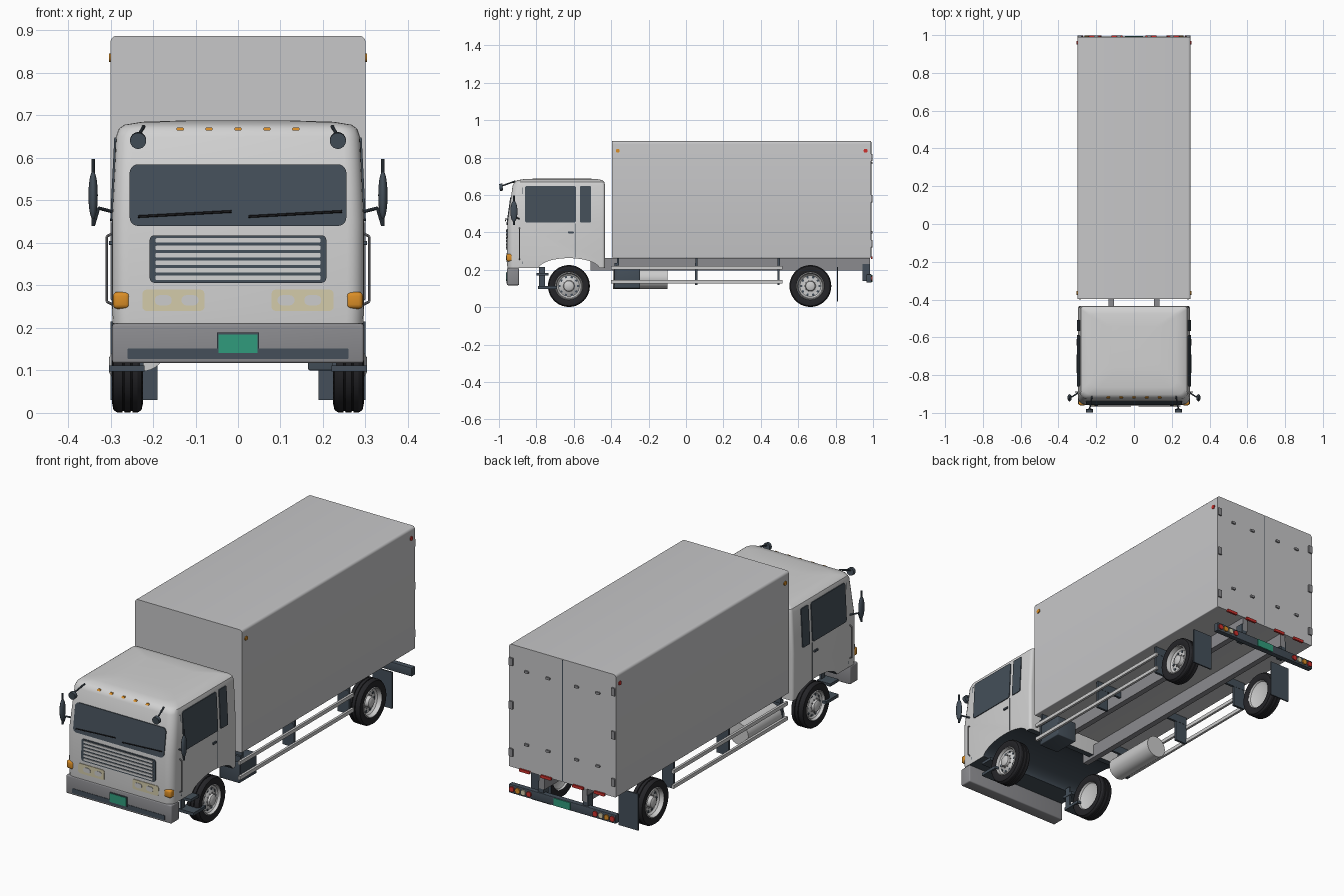
import bpy, bmesh, math
from mathutils import Vector, Matrix

old = bpy.data.objects.get("Cube")
if old:
    bpy.data.objects.remove(old, do_unlink=True)


def material(name, r, g, b):
    m = bpy.data.materials.new(name)
    m.use_nodes = True
    m.diffuse_color = (r, g, b, 1)
    m.node_tree.nodes["Principled BSDF"].inputs["Base Color"].default_value = (r, g, b, 1)
    return m


CAB = material("cab paint", .64, .64, .64)
CARGO = material("cargo paint", .57, .57, .58)
GREY = material("chassis grey", .26, .26, .275)
SLATE = material("dark slate", .058, .078, .1)
RUBBER = material("tyre rubber", .018, .018, .021)
METAL = material("rim metal", .6, .6, .6)
GREEN = material("plate green", .03, .33, .2)
ORANGE = material("signal orange", .7, .27, .02)
RED = material("lamp red", .62, .03, .025)
CREAM = material("headlight cream", .66, .6, .4)
made = []


def finish(name, bm, mat):
    bmesh.ops.recalc_face_normals(bm, faces=bm.faces[:])
    me = bpy.data.meshes.new(name)
    bm.to_mesh(me)
    bm.free()
    me.materials.append(mat)
    ob = bpy.data.objects.new(name, me)
    bpy.context.collection.objects.link(ob)
    made.append(ob)
    return ob


def box(name, x, y, z, mat, bevel=0):
    """Box from three (low, high) ranges."""
    bm = bmesh.new()
    mid = Vector([(a + b) / 2 for a, b in (x, y, z)])
    size = [abs(b - a) for a, b in (x, y, z)]
    bmesh.ops.create_cube(bm, size=1, matrix=Matrix.Translation(mid) @ Matrix.Diagonal((*size, 1)))
    if bevel:
        bmesh.ops.bevel(bm, geom=bm.edges[:], offset=bevel, segments=3, profile=.5, affect='EDGES')
    return finish(name, bm, mat)


def rod(name, a, b, r, mat, sides=10):
    """Cylinder between two points."""
    a, b = Vector(a), Vector(b)
    bm = bmesh.new()
    turn = (b - a).to_track_quat('Z', 'Y').to_matrix().to_4x4()
    bmesh.ops.create_cone(bm, cap_ends=True, segments=sides, radius1=r, radius2=r, depth=(b - a).length,
                          matrix=Matrix.Translation((a + b) / 2) @ turn)
    return finish(name, bm, mat)


def rounded(w, h, r, r_top=None, n=5):
    """Rounded rectangle outline, centred on the origin."""
    pts = []
    for k, (sx, sy) in enumerate(((1, 1), (-1, 1), (-1, -1), (1, -1))):
        q = r_top if r_top is not None and sy > 0 else r
        for i in range(n + 1):
            t = math.pi / 2 * (k + i / n)
            pts.append((sx * (w / 2 - q) + q * math.cos(t), sy * (h / 2 - q) + q * math.sin(t)))
    return pts


def loft(rings):
    bm = bmesh.new()
    loops = [[bm.verts.new(p) for p in ring] for ring in rings]
    for a, b in zip(loops, loops[1:]):
        for i in range(len(a)):
            j = (i + 1) % len(a)
            bm.faces.new((a[i], a[j], b[j], b[i]))
    bm.faces.new(loops[0])
    bm.faces.new(loops[-1])
    return bm


# Cab: stacked rounded sections (height, half width, front, back)
LAYERS = [(.21, .295, -.955, -.433), (.25, .297, -.957, -.433), (.45, .297, -.955, -.433),
          (.65, .287, -.927, -.433), (.668, .281, -.917, -.436), (.678, .268, -.903, -.445),
          (.685, .225, -.865, -.475), (.688, .13, -.77, -.54)]


def cab_at(z, k):
    for a, b in zip(LAYERS, LAYERS[1:]):
        if z <= b[0]:
            return a[k] + (b[k] - a[k]) * (z - a[0]) / (b[0] - a[0])


cab = finish("cab", loft([[(u, (f + b) / 2 + v, z) for u, v in rounded(2 * hx, b - f, .04, .015)]
                          for z, hx, f, b in LAYERS]), CAB)
WF, WR, WZ = -.626, .665, .113

# Wheel arch cut straight through the cab, lined in slate
arch = rod("arch_cutter", (-.5, 0, 0), (.5, 0, 0), 1, SLATE, 48)
arch.data.transform(Matrix.Translation((0, WF, .2)) @ Matrix.Diagonal((1, .165, .062, 1)))
made.remove(arch)
cut = cab.modifiers.new("arch", 'BOOLEAN')
cut.operation, cut.solver, cut.object = 'DIFFERENCE', 'EXACT', arch
bpy.context.view_layer.objects.active = cab
bpy.ops.object.modifier_apply(modifier=cut.name)
bpy.data.objects.remove(arch, do_unlink=True)
cab.data.materials.clear()
for m in (CAB, SLATE):
    cab.data.materials.append(m)
for p in cab.data.polygons:
    p.material_index = int(p.center.z < .28 and (p.normal.z < -.25 or
                           (abs(p.normal.x) < .1 and abs(p.center.y - WF) < .18)))


# Surface maps for thin plates: (across, up, outward) to a point
def front(u, v, d): return (u, cab_at(v, 2) - d, v)
def bumper_face(u, v, d): return (u, -.957 - d, v)
def rear(u, v, d): return (u, .99 + d, v)
def bar_face(u, v, d): return (u, .992 + d, v)
def cab_side(s): return lambda u, v, d: (s * (cab_at(v, 1) + d), u, v)
def cargo_side(s): return lambda u, v, d: (s * (.3 + d), u, v)


def plate(name, face, u, v, mat, r=.002, d=.004):
    """Thin rounded plate over the ranges u and v of a surface."""
    mu, mv = sum(u) / 2, sum(v) / 2
    out = rounded(u[1] - u[0], v[1] - v[0], r)
    return finish(name, loft([[face(mu + a, mv + b, k) for a, b in out] for k in (-.002, d)]), mat)


def spot(name, face, u, v, w, h, mat, r=.002, d=.004):
    return plate(name, face, (u - w / 2, u + w / 2), (v - h / 2, v + h / 2), mat, r, d)


# Cab front
plate("windshield", front, (-.255, .255), (.44, .585), SLATE, .02)
plate("grille_frame", front, (-.208, .208), (.306, .418), SLATE, .012)
for i in range(6):
    spot("grille_slat", front, 0, .318 + i * .0176, .388, .0105, CAB, .003, .007)
for x0, x1 in ((-.235, -.015), (.025, .245)):
    rod("wiper", (x0, -.964, .462), (x1, -.963, .474), .003, RUBBER, 6)
for i in range(-2, 3):
    spot("roof_marker", front, i * .068, .668, .017, .007, ORANGE, .003, .006)
box("bumper", (-.296, .296), (-.957, -.893), (.117, .21), GREY, .006)
plate("bumper_slot", bumper_face, (-.26, .26), (.127, .151), SLATE, d=.002)
spot("front_plate_frame", bumper_face, 0, .163, .1, .052, SLATE, d=.004)
spot("front_plate", bumper_face, 0, .163, .092, .044, GREEN, d=.006)

# Cab sides and lamps
for s in (-1, 1):
    side = cab_side(s)
    spot("headlight", front, s * .152, .265, .146, .05, CREAM, .01, .003)
    for x in (.113, .176):
        spot("headlight_lens", front, s * x, .265, .04, .024, METAL, .0115, .005)
    box("turn_signal", (s * .254, s * .294), (-.96, -.925), (.245, .285), ORANGE, .01)
    plate("door_window", side, (-.861, -.588), (.452, .648), SLATE, .012)
    plate("rear_window", side, (-.567, -.508), (.452, .648), SLATE, .006)
    plate("door_seam_back", side, (-.59, -.587), (.264, .448), SLATE, .001, .001)
    plate("door_seam_front", side, (-.878, -.875), (.23, .64), SLATE, .001, .001)
    plate("door_handle", side, (-.63, -.6), (.395, .405), SLATE, .003, .006)
    # Grab handle
    for a, b in (((.295, .255), (.309, .262)), ((.309, .262), (.309, .415)), ((.309, .415), (.295, .423))):
        rod("grab_handle", (s * a[0], -.89, a[1]), (s * b[0], -.89, b[1]), .003, GREY, 8)
    # Mirrors
    bm = bmesh.new()
    bmesh.ops.create_uvsphere(bm, u_segments=20, v_segments=14, radius=1, matrix=Matrix.Translation(
        (s * .341, -.92, .512)) @ Matrix.Diagonal((.011, .019, .057, 1)))
    finish("side_mirror", bm, SLATE)
    rod("mirror_post", (s * .341, -.92, .44), (s * .341, -.92, .597), .0045, SLATE)
    rod("mirror_arm", (s * .29, -.89, .472), (s * .328, -.915, .482), .004, SLATE)
    rod("mirror_stay", (s * .328, -.915, .482), (s * .34, -.92, .442), .004, SLATE)
    rod("round_mirror", (s * .235, -.997, .64), (s * .235, -.98, .642), .019, SLATE, 24)
    rod("round_mirror_arm", (s * .236, -.985, .648), (s * .222, -.912, .674), .004, SLATE)
    # Steps
    box("upper_step", (s * .22, s * .295), (-.8, -.735), (.168, .182), SLATE)
    box("lower_step", (s * .22, s * .304), (-.79, -.69), (.097, .112), SLATE)
    box("step_bracket", (s * .222, s * .232), (-.785, -.755), (.1, .215), SLATE)

# Cargo body: rounded section drawn along the length
section = rounded(.6, .622, .004, .014)
cargo = finish("cargo_body", loft([[(u, y, .576 + v) for u, v in section] for y in (-.396, .99)]), CARGO)
plate("door_split", rear, (-.002, .002), (.27, .883), SLATE, .001, .001)
for s in (-1, 1):
    for x in (.08, .2):
        for z in (.4, .77):
            spot("door_latch", rear, s * x, z, .024, .012, GREY, .004, .007)
        spot("rear_marker", rear, s * (x + .01), .264, .06, .014, RED, .003, .008)
    for z in (.34, .58, .8):
        spot("door_hinge", rear, s * .287, z, .022, .04, GREY, .003, .007)
    spot("front_side_marker", cargo_side(s), -.365, .836, .02, .02, ORANGE, .008)
    spot("rear_side_marker", cargo_side(s), .96, .836, .02, .02, RED, .008)

# Chassis
for s in (-1, 1):
    box("frame_rail", (s * .105, s * .135), (-.51, .985), (.195, .264), GREY)
    box("bar_bracket", (s * .11, s * .14), (.945, .985), (.14, .23), SLATE)
    # Side guard
    for z in (.135, .211):
        box("guard_rail", (s * .28, s * .292), (-.4, .515), (z - .009, z + .009), METAL)
    for y in (-.375, .055, .495):
        box("guard_post", (s * .215, s * .281), (y - .006, y + .006), (.118, .235), SLATE)
    for y in (-.37, .05, .49):
        box("guard_hanger", (s * .12, s * .281), (y, y + .012), (.222, .262), SLATE)
    box("mud_flap", (s * .19, s * .3), (.806, .813), (.03, .215), SLATE)
    # Rear lamps, from the outside inwards
    for i, m in enumerate((RED, ORANGE, CREAM, RED)):
        spot("rear_lamp", bar_face, s * (.282 - i * .032), .154, .026, .026, m, .011, .006)
box("rear_bar", (-.3, .3), (.965, .992), (.132, .176), SLATE, .003)
spot("rear_plate", bar_face, 0, .154, .094, .038, GREEN)
rod("fuel_tank", (-.225, -.39, .153), (-.225, -.1, .153), .055, METAL, 32)
box("toolbox", (.165, .278), (-.385, -.245), (.1, .205), SLATE, .004)


# Wheels: profiles (radius, offset outwards) turned round the axle
def lathe(name, profile, s, y, mat):
    bm = bmesh.new()
    vs = [bm.verts.new((s * (.26 + d), y, WZ + r)) for r, d in profile]
    es = [bm.edges.new(p) for p in zip(vs, vs[1:])]
    bmesh.ops.spin(bm, geom=vs + es, cent=(0, y, WZ), axis=(1, 0, 0), angle=2 * math.pi,
                   steps=40, use_merge=True)
    bmesh.ops.remove_doubles(bm, verts=bm.verts[:], dist=.0002)
    return finish(name, bm, mat)


half = [(.072, .029), (.092, .036), (.106, .033), (.112, .024), (.112, .012), (.108, .011), (.108, .008), (.112, .007)]
TYRE = half + [(r, -d) for r, d in reversed(half)]
BACK = [(0, -.012), (.05, -.012), (.068, -.02), (.074, -.03)]
RIMS = {WF: [(.074, .031), (.07, .034), (.065, .02), (.056, .014), (.036, .024), (.03, .027),
             (.027, .038), (.018, .043), (0, .044)],
        WR: [(.074, .031), (.07, .034), (.065, .012), (.056, .004), (.034, .002), (.028, .004),
             (.025, .024), (.018, .028), (0, .028)]}
for s in (-1, 1):
    for y, hole_at, nut_at in ((WF, .018, .028), (WR, .004, .005)):
        lathe("tyre", TYRE, s, y, RUBBER)
        lathe("rim", BACK + RIMS[y], s, y, METAL)
        for i in range(10):
            t = i * math.pi / 5
            cy, cz = math.cos(t), math.sin(t)
            x = s * (.26 + hole_at)
            rod("rim_hole", (x - s * .003, y + .049 * cy, WZ + .049 * cz),
                (x + s * .002, y + .049 * cy, WZ + .049 * cz), .0065, SLATE)
            x = s * (.26 + nut_at)
            rod("wheel_nut", (x - s * .008, y + .032 * cy, WZ + .032 * cz),
                (x + s * .002, y + .032 * cy, WZ + .032 * cz), .003, GREY, 6)

# Smooth shading that keeps hard edges
bpy.ops.object.select_all(action='DESELECT')
for ob in made:
    ob.select_set(True)
bpy.context.view_layer.objects.active = cab
bpy.ops.object.shade_smooth_by_angle(angle=math.radians(32))
